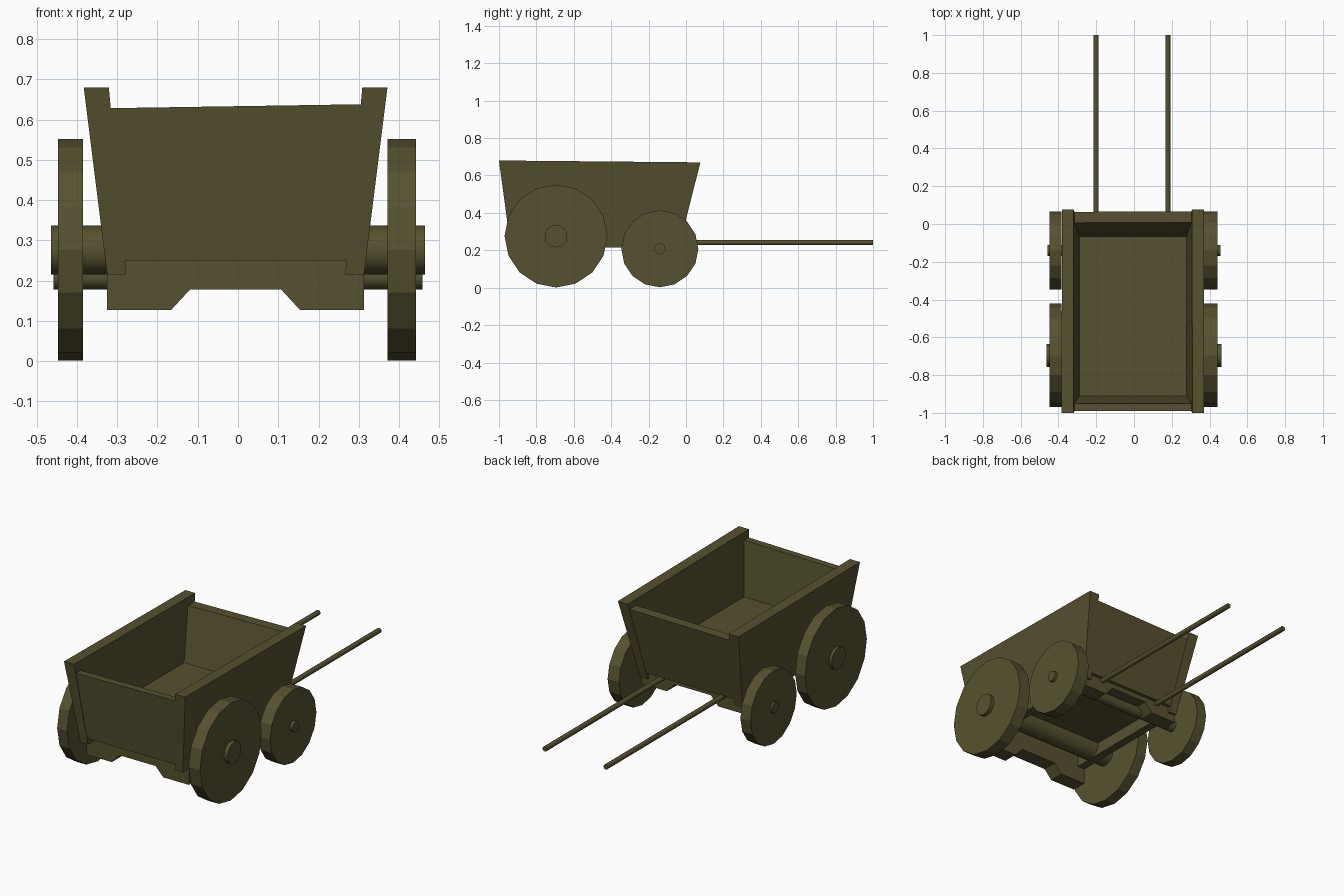
import bpy, bmesh, math
from mathutils import Matrix, Vector

if "Cube" in bpy.data.objects:
    bpy.data.objects.remove(bpy.data.objects["Cube"])

wood = bpy.data.materials.new("olive_brown_wood")
wood.diffuse_color = (0.094, 0.083, 0.029, 1)
wood.use_nodes = True
wood.node_tree.nodes["Principled BSDF"].inputs["Base Color"].default_value = wood.diffuse_color

CX = -0.006  # the cart body sits very slightly off centre


def finish(name, bm, smooth=False):
    bmesh.ops.recalc_face_normals(bm, faces=bm.faces[:])
    me = bpy.data.meshes.new(name)
    bm.to_mesh(me)
    bm.free()
    me.materials.append(wood)
    ob = bpy.data.objects.new(name, me)
    bpy.context.collection.objects.link(ob)
    if smooth:
        bpy.ops.object.select_all(action='DESELECT')
        ob.select_set(True)
        bpy.context.view_layer.objects.active = ob
        bpy.ops.object.shade_smooth_by_angle(angle=math.radians(40))
    return ob


def loft(name, ring_a, ring_b):
    """Solid between two matching closed outlines."""
    bm = bmesh.new()
    a = [bm.verts.new(p) for p in ring_a]
    b = [bm.verts.new(p) for p in ring_b]
    bm.faces.new(a)
    bm.faces.new(b)
    for i in range(len(a)):
        j = (i + 1) % len(a)
        bm.faces.new((a[i], a[j], b[j], b[i]))
    return finish(name, bm)


def rod(name, start, end, radius, sides=16, smooth=False):
    """Cylinder between two points, with one corner pointing straight down."""
    s, e = Vector(start), Vector(end)
    axis = (e - s).normalized()
    up = Vector((0, 0, 1))
    side = axis.cross(up)
    rot = Matrix((up, side, axis)).transposed().to_4x4()
    bm = bmesh.new()
    bmesh.ops.create_cone(bm, cap_ends=True, segments=sides, radius1=radius,
                          radius2=radius, depth=(e - s).length,
                          matrix=Matrix.Translation((s + e) / 2) @ rot)
    return finish(name, bm, smooth)


# Slopes of the cart body
def outer_x(z): return 0.319 + (z - 0.215) * 0.125
def inner_x(z): return 0.272 + (z - 0.215) * 0.092
def front_y(z): return -0.937 - (z - 0.215) * 0.1355
def back_y(z): return -0.038 + (z - 0.215) * 0.2527


# Side boards, leaning outward
for s, side in ((-1, "left"), (1, "right")):
    corners = [(front_y(0.215), 0.215), (back_y(0.215), 0.215),
               (back_y(0.67), 0.67), (front_y(0.68), 0.68)]
    loft("side_board_" + side,
         [(CX + s * outer_x(z), y, z) for y, z in corners],
         [(CX + s * inner_x(z), y, z) for y, z in corners])


# End boards, leaning outward, with a slightly sloping top edge
def end_board(name, face, inset, thick):
    def ring(zl, zr):
        w = 0.012
        return [(CX - inner_x(zl) - w, face(zl) + inset, zl),
                (CX + inner_x(zr) + w, face(zr) + inset, zr),
                (CX + inner_x(zr) + w, face(zr) + inset + thick, zr),
                (CX - inner_x(zl) - w, face(zl) + inset + thick, zl)]
    loft(name, ring(0.25, 0.25), ring(0.628, 0.638))


end_board("front_board", front_y, 0.003, 0.04)
end_board("back_board", back_y, -0.002, -0.058)

# Floor, resting on top of the rear axle
def floor_ring(z):
    w = inner_x(z) + 0.01
    return [(CX - w, -0.93, z), (CX + w, -0.93, z), (CX + w, -0.05, z), (CX - w, -0.05, z)]


loft("floor", floor_ring(0.29), floor_ring(0.341))

# Notched cross beams under the floor; the back one sits higher
beam = [(-0.319, 0.25), (-0.319, 0.127), (-0.16, 0.127), (-0.113, 0.178),
        (0.113, 0.178), (0.16, 0.127), (0.319, 0.127), (0.319, 0.25)]
for name, y0, y1, lift in (("front_cross_beam", -0.885, -0.80, 0.0),
                           ("back_cross_beam", -0.14, -0.05, 0.045)):
    ends = [(CX + x, z + lift if z < 0.2 else 0.295) for x, z in beam]
    loft(name, [(x, y0, z) for x, z in ends], [(x, y1, z) for x, z in ends])

# Axles and wheels
for pos, y, z, r, axle_r, reach in (("large", -0.695, 0.276, 0.275, 0.061, 0.464),
                                    ("small", -0.14, 0.208, 0.206, 0.03, 0.458)):
    rod(pos + "_axle", (-reach, y, z), (reach, y, z), axle_r, 16, True)
    rod(pos + "_wheel_left", (-0.447, y, z), (-0.385, y, z), r)
    rod(pos + "_wheel_right", (0.371, y, z), (0.442, y, z), r)

# Pulling shafts
for x, side in ((-0.2, "left"), (0.179, "right")):
    bm = bmesh.new()
    bmesh.ops.create_cone(bm, cap_ends=True, segments=10, radius1=0.014, radius2=0.014,
                          depth=1.1, matrix=Matrix.Translation((x, 0.45, 0.241))
                          @ Matrix.Rotation(math.pi / 2, 4, 'X'))
    finish("shaft_" + side, bm, True)
